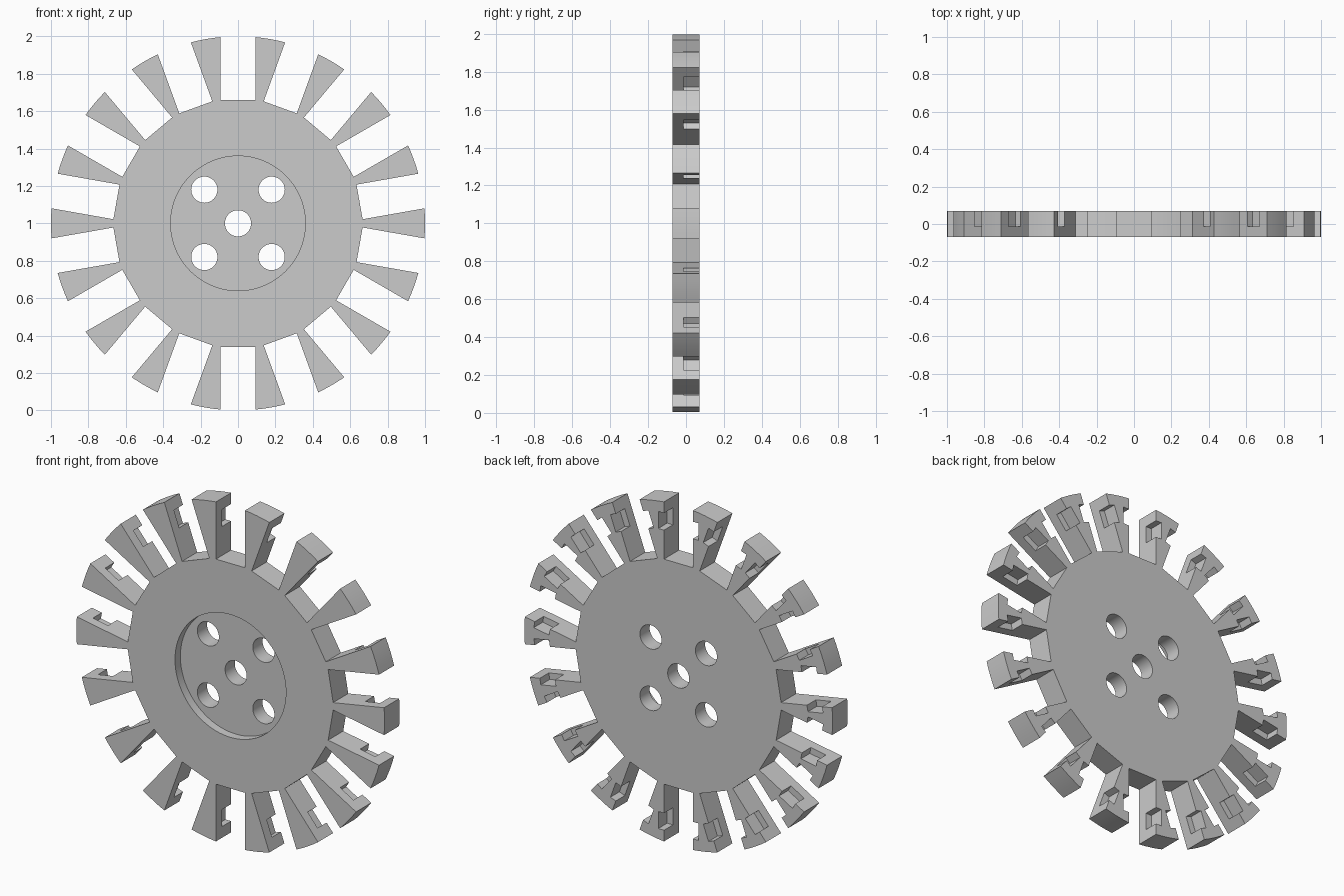
import bpy
import bmesh
from math import sin, cos, pi, radians, sqrt
from mathutils import Matrix, Vector

TEETH = 18
STEP = 2 * pi / TEETH
HALF_THICK = 0.07
SLOT_HALF = 0.094      # half width of each parallel-sided slot
SLOT_FLOOR = 0.66      # distance of the flat slot floor from the axle
CENTRE = Vector((0, 0, 1))

old = bpy.data.objects.get("Cube")
if old:
    bpy.data.objects.remove(old, do_unlink=True)

grey = bpy.data.materials.new("light grey")
grey.use_nodes = True
grey.diffuse_color = (0.6, 0.6, 0.6, 1)
grey.node_tree.nodes["Principled BSDF"].inputs["Base Color"].default_value = (0.6, 0.6, 0.6, 1)


def to_object(name, bm):
    bmesh.ops.recalc_face_normals(bm, faces=bm.faces)
    mesh = bpy.data.meshes.new(name)
    bm.to_mesh(mesh)
    bm.free()
    mesh.materials.append(grey)
    obj = bpy.data.objects.new(name, mesh)
    bpy.context.collection.objects.link(obj)
    return obj


def add_rod(bm, x, z, radius, y0, y1, sides):
    """Cylinder along y."""
    place = Matrix.Translation((x, (y0 + y1) / 2, z)) @ Matrix.Rotation(pi / 2, 4, "X")
    bmesh.ops.create_cone(bm, cap_ends=True, segments=sides, radius1=radius,
                          radius2=radius, depth=y1 - y0, matrix=place)


def cut(target, cutter):
    mod = target.modifiers.new("cut", "BOOLEAN")
    mod.operation = "DIFFERENCE"
    mod.solver = "EXACT"
    mod.object = cutter
    bpy.context.view_layer.objects.active = target
    bpy.ops.object.modifier_apply(modifier=mod.name)
    bpy.data.objects.remove(cutter, do_unlink=True)


# Toothed wheel: slot floor, then the arc of the next tooth tip, all the way round
tip_start = sqrt(1 - SLOT_HALF ** 2)
edge = math_angle = Vector((tip_start, SLOT_HALF)).angle(Vector((1, 0)))
outline = []
for i in range(TEETH):
    a = (i + 0.5) * STEP
    along, across = Vector((cos(a), 0, sin(a))), Vector((-sin(a), 0, cos(a)))
    outline += [along * SLOT_FLOOR - across * SLOT_HALF,
                along * SLOT_FLOOR + across * SLOT_HALF]
    for k in range(5):
        t = a + edge + (STEP - 2 * edge) * k / 4
        outline.append(Vector((cos(t), 0, sin(t))))
bm = bmesh.new()
lift = Vector((0, HALF_THICK, 0))
face = bm.faces.new([bm.verts.new(p + CENTRE - lift) for p in outline])
ext = bmesh.ops.extrude_face_region(bm, geom=[face])
bmesh.ops.translate(bm, vec=lift * 2,
                    verts=[v for v in ext["geom"] if isinstance(v, bmesh.types.BMVert)])
wheel = to_object("toothed_wheel", bm)

# Shallow round recess in the front
bm = bmesh.new()
add_rod(bm, 0, 1, 0.36, -0.3, -HALF_THICK + 0.05, 96)
cut(wheel, to_object("recess_cutter", bm))

# Axle hole and four bolt holes
bm = bmesh.new()
for x, z in [(0, 0)] + [(sx * 0.18, sz * 0.18) for sx in (-1, 1) for sz in (-1, 1)]:
    add_rod(bm, x, 1 + z, 0.07, -0.3, 0.3, 48)
cut(wheel, to_object("hole_cutter", bm))

# Notches in the back edges of the teeth, widening every slot
bm = bmesh.new()
for i in range(TEETH):
    turn = Matrix.Rotation(-(i + 0.5) * STEP, 4, "Y")
    box = Matrix.Translation((0.88, 0.0935, 0)) @ Matrix.Diagonal((0.1, 0.213, 0.262, 1))
    bmesh.ops.create_cube(bm, size=1, matrix=Matrix.Translation(CENTRE) @ turn @ box)
cut(wheel, to_object("notch_cutter", bm))

# Smooth bores, crisp edges
bpy.ops.object.select_all(action="DESELECT")
wheel.select_set(True)
bpy.context.view_layer.objects.active = wheel
bpy.ops.object.shade_smooth_by_angle(angle=radians(25))
